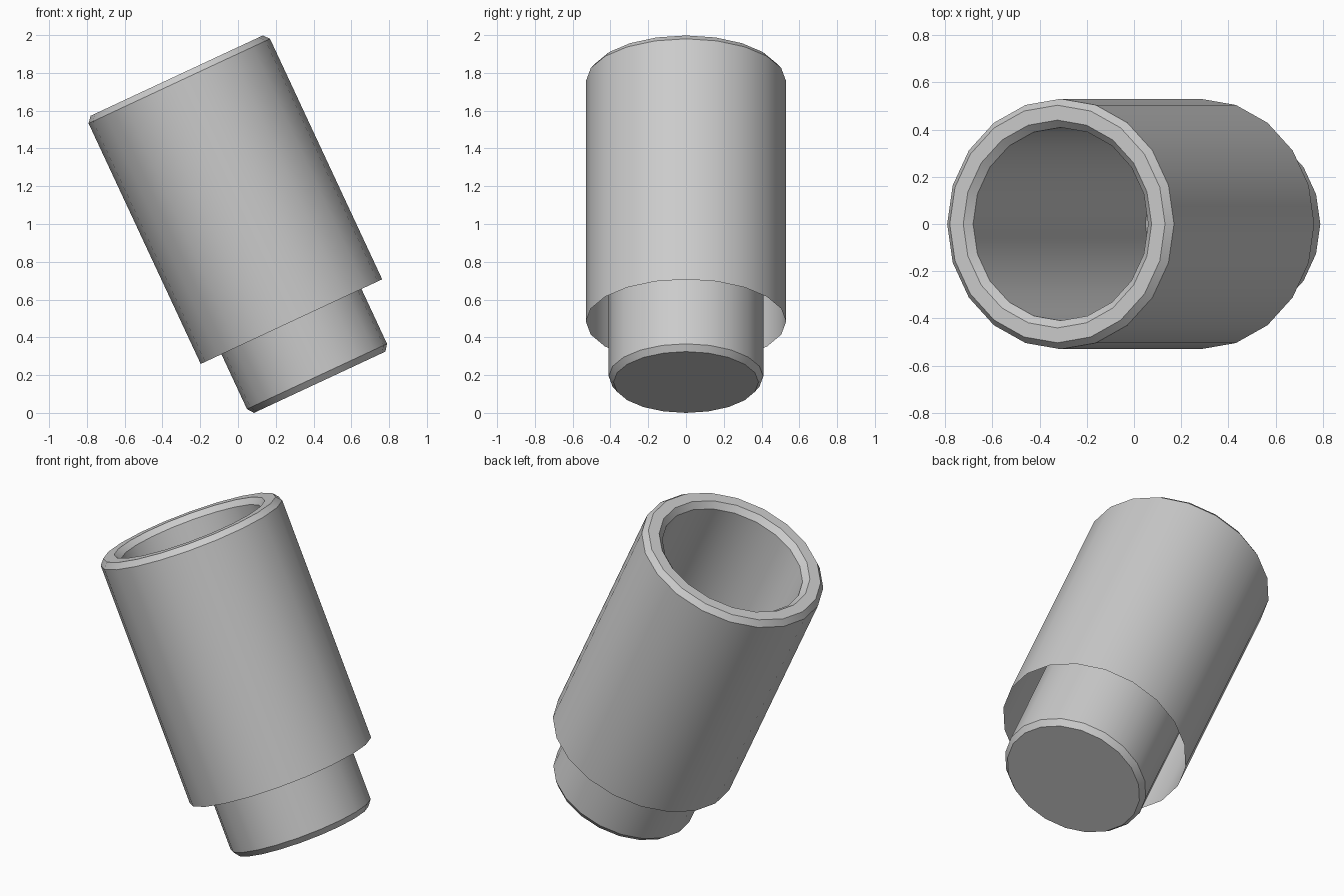
import bpy, bmesh, math

if "Cube" in bpy.data.objects:
    bpy.data.objects.remove(bpy.data.objects["Cube"])

SIDES = 20
TILT = math.radians(-25)

# Half profile (radius, height along axis): open skirt, bevelled rim, bore, closed end
profile = [(0.53, 0.0), (0.53, 1.405), (0.503, 1.437), (0.44, 1.437),
           (0.409, 1.405), (0.409, -0.32), (0.384, -0.354)]

bm = bmesh.new()
rings = []
for r, h in profile:
    rings.append([bm.verts.new((r * math.cos(2 * math.pi * i / SIDES),
                                r * math.sin(2 * math.pi * i / SIDES), h))
                  for i in range(SIDES)])
for a, b in zip(rings, rings[1:]):
    for i in range(SIDES):
        j = (i + 1) % SIDES
        bm.faces.new((a[i], a[j], b[j], b[i]))
# End disc
bm.faces.new(rings[-1])

mesh = bpy.data.meshes.new("tilted_sleeve_cup")
bm.to_mesh(mesh)
bm.free()

# Tilt the cup and set its lowest edge on the ground
cup = bpy.data.objects.new("tilted_sleeve_cup", mesh)
bpy.context.collection.objects.link(cup)
cup.rotation_euler = (0, TILT, 0)
cup.location = (0.283, 0, 0.354 * math.cos(TILT) - 0.384 * math.sin(TILT))

# Smooth walls, sharp bevels
bpy.context.view_layer.objects.active = cup
cup.select_set(True)
bpy.ops.object.shade_smooth_by_angle(angle=math.radians(30))
